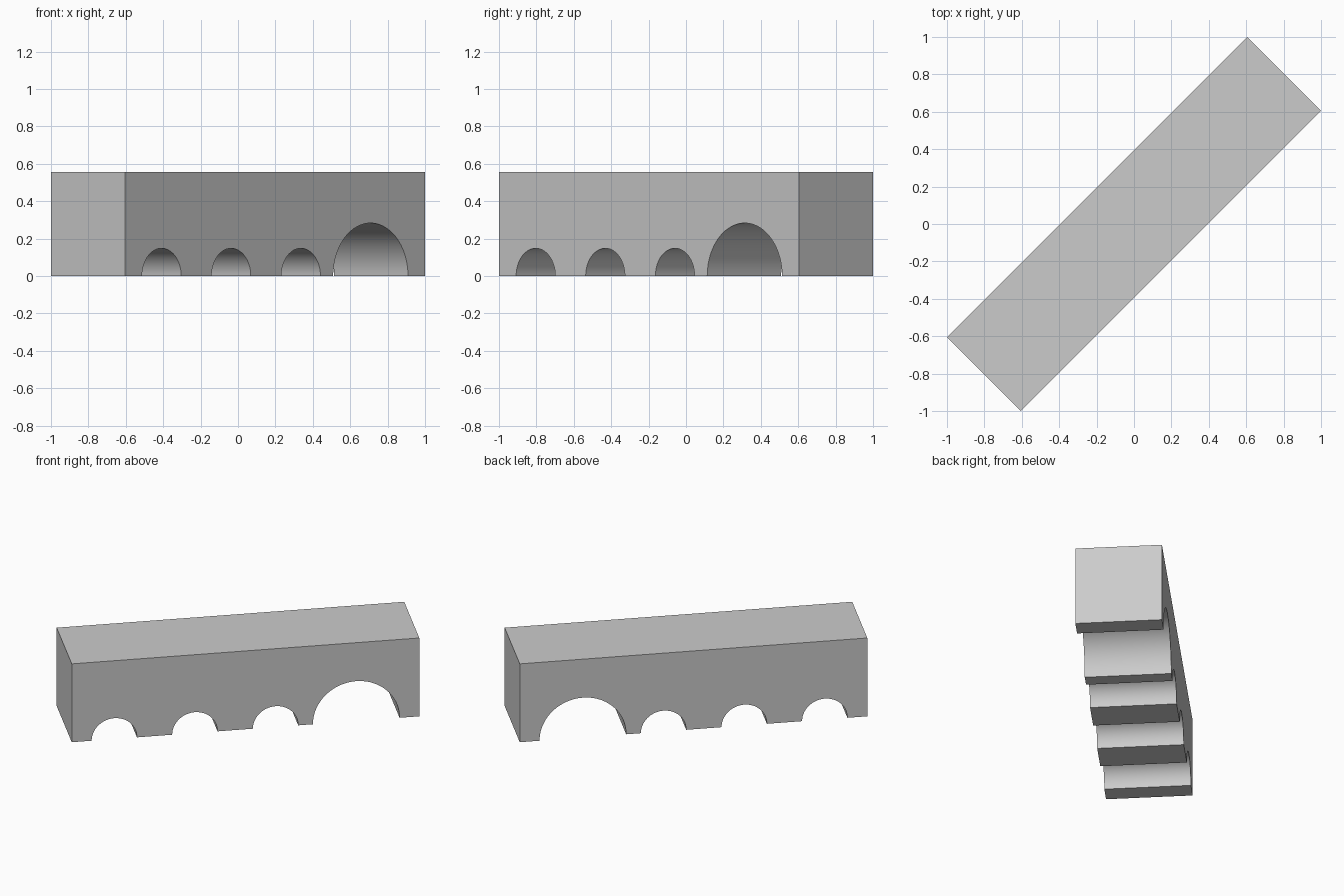
import bpy
import bmesh
import math
from mathutils import Matrix

cube = bpy.data.objects.get("Cube")
if cube:
    bpy.data.objects.remove(cube, do_unlink=True)

LENGTH, WIDTH, HEIGHT = 2.27, 0.559, 0.556
SMALL, LARGE = 0.148, 0.283
ARCHES = [(-0.857, SMALL), (-0.331, SMALL), (0.196, SMALL), (0.723, LARGE)]
STEPS = 40

# Plain grey stone
stone = bpy.data.materials.new("light_grey")
stone.use_nodes = True
colour = (0.6, 0.6, 0.6, 1)
stone.diffuse_color = colour
stone.node_tree.nodes["Principled BSDF"].inputs["Base Color"].default_value = colour

# Side profile: flat top, round arches along the bottom
profile = [(-LENGTH / 2, 0)]
for centre, radius in ARCHES:
    for i in range(STEPS + 1):
        a = math.pi * (1 - i / STEPS)
        profile.append((centre + radius * math.cos(a), radius * math.sin(a)))
profile += [(LENGTH / 2, 0), (LENGTH / 2, HEIGHT), (-LENGTH / 2, HEIGHT)]

# Extrude the profile across the width, then turn it onto the diagonal
bm = bmesh.new()
side = bm.faces.new([bm.verts.new((x, -WIDTH / 2, z)) for x, z in profile])
result = bmesh.ops.extrude_face_region(bm, geom=[side])
moved = [v for v in result["geom"] if isinstance(v, bmesh.types.BMVert)]
bmesh.ops.translate(bm, verts=moved, vec=(0, WIDTH, 0))
bmesh.ops.recalc_face_normals(bm, faces=bm.faces)
bmesh.ops.triangulate(bm, faces=[f for f in bm.faces if len(f.verts) > 4])
bm.transform(Matrix.Rotation(math.radians(45), 4, "Z"))

mesh = bpy.data.meshes.new("arched_bridge")
bm.to_mesh(mesh)
bm.free()
mesh.materials.append(stone)
bridge = bpy.data.objects.new("arched_bridge", mesh)
bpy.context.collection.objects.link(bridge)

# Smooth arch undersides with crisp edges
bpy.context.view_layer.objects.active = bridge
bridge.select_set(True)
bpy.ops.object.shade_smooth_by_angle(angle=math.radians(30))
